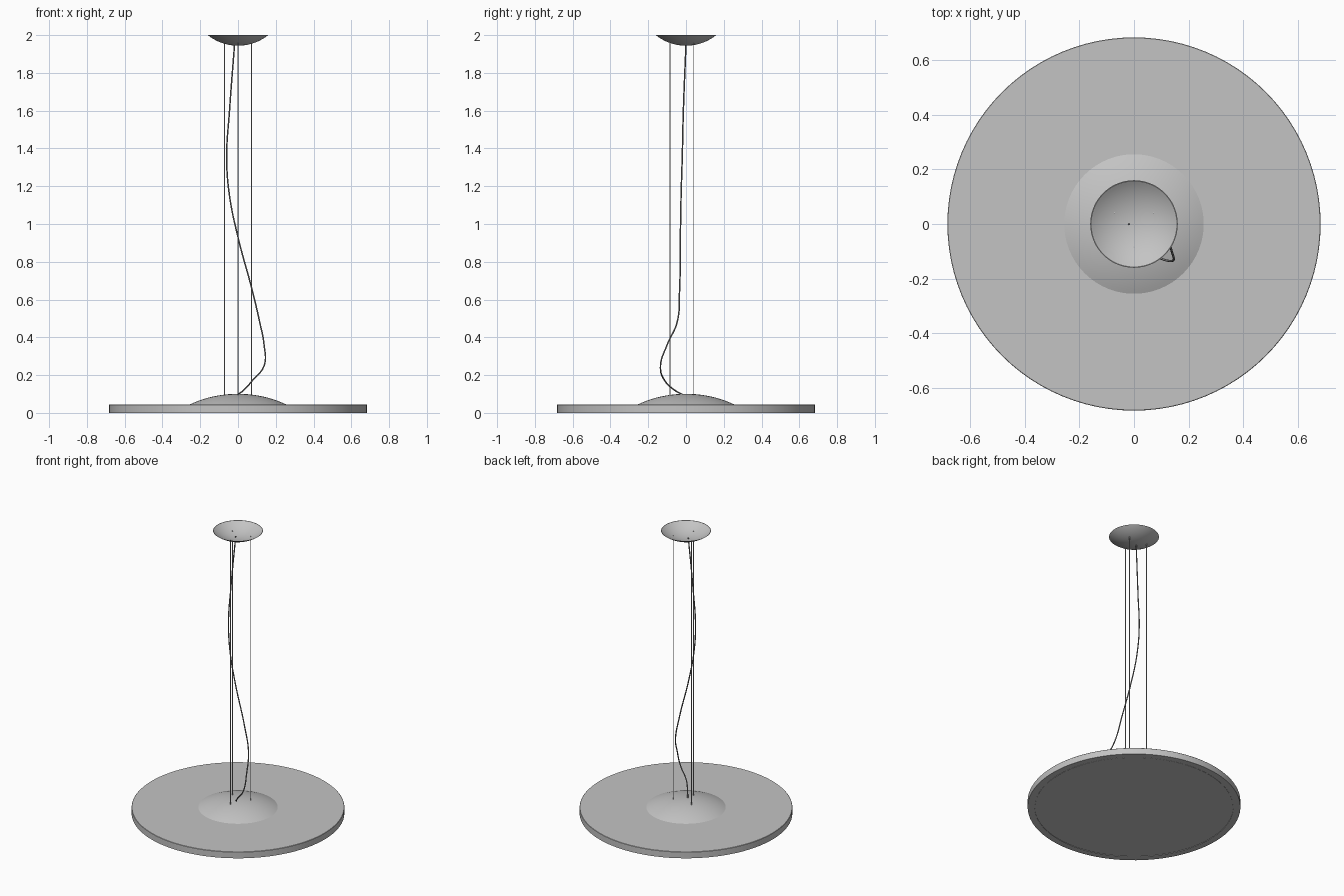
import bpy, math
from mathutils import Vector

cube = bpy.data.objects.get("Cube")
if cube:
    bpy.data.objects.remove(cube, do_unlink=True)


def material(name, value):
    mat = bpy.data.materials.new(name)
    mat.use_nodes = True
    color = (value, value, value, 1)
    mat.diffuse_color = color
    mat.node_tree.nodes["Principled BSDF"].inputs["Base Color"].default_value = color
    return mat


grey = material("light grey", 0.55)
cable_grey = material("cable grey", 0.2)


def smooth(obj, degrees=30):
    bpy.ops.object.select_all(action="DESELECT")
    obj.select_set(True)
    bpy.context.view_layer.objects.active = obj
    bpy.ops.object.shade_smooth_by_angle(angle=math.radians(degrees))


def lathe(name, profile, mat, segments=96):
    """Spin a (radius, z) profile around the z axis."""
    verts, faces, rings = [], [], []
    for r, z in profile:
        count = 1 if r == 0 else segments
        rings.append([len(verts) + i for i in range(count)])
        for i in range(count):
            a = math.tau * i / segments
            verts.append((r * math.cos(a), r * math.sin(a), z))
    for low, high in zip(rings, rings[1:]):
        for i in range(segments):
            j = (i + 1) % segments
            quad = [low[i % len(low)], low[j % len(low)],
                    high[j % len(high)], high[i % len(high)]]
            faces.append(list(dict.fromkeys(quad)))
    mesh = bpy.data.meshes.new(name)
    mesh.from_pydata(verts, [], faces)
    mesh.materials.append(mat)
    obj = bpy.data.objects.new(name, mesh)
    bpy.context.collection.objects.link(obj)
    smooth(obj)
    return obj


def cap(radius, height, base, steps=14):
    """Spherical cap profile, from the rim to the pole; height may be negative."""
    big = (radius ** 2 + height ** 2) / (2 * abs(height))
    half = math.asin(radius / big)
    sign = math.copysign(1, height)
    points = []
    for i in range(steps + 1):
        a = half * (1 - i / steps)
        points.append((big * math.sin(a) if i < steps else 0,
                       base + height - sign * big * (1 - math.cos(a))))
    return points


def tube(name, points, radius, mat, kind="BEZIER"):
    curve = bpy.data.curves.new(name, "CURVE")
    curve.dimensions = "3D"
    curve.bevel_depth = radius
    curve.bevel_resolution = 2
    curve.use_fill_caps = True
    spline = curve.splines.new(kind)
    if kind == "BEZIER":
        spline.bezier_points.add(len(points) - 1)
        for bp, p in zip(spline.bezier_points, points):
            bp.co = p
            bp.handle_left_type = bp.handle_right_type = "AUTO"
    else:
        spline.points.add(len(points) - 1)
        for sp, p in zip(spline.points, points):
            sp.co = (*p, 1)
    curve.materials.append(mat)
    obj = bpy.data.objects.new(name, curve)
    bpy.context.collection.objects.link(obj)
    bpy.ops.object.select_all(action="DESELECT")
    obj.select_set(True)
    bpy.context.view_layer.objects.active = obj
    bpy.ops.object.convert(target="MESH")
    smooth(bpy.context.view_layer.objects.active, 50)


# Wide flat shade with a shallow lip around the diffuser
R = 0.682
lathe("shade_disc", [(0, 0.003), (0.637, 0.003), (0.637, 0), (R, 0),
                     (R, 0.043), (R - 0.002, 0.045), (0, 0.045)], grey)
lathe("diffuser", [(0, 0.001), (0.634, 0.001), (0.634, 0.003)], grey)

# Domed hub on top of the shade
lathe("hub_dome", cap(0.257, 0.057, 0.044), grey)

# Open ceiling bowl, a thin shell
outer = cap(0.16, -0.056, 2.0)
inner = cap(0.157, -0.053, 2.0)
lathe("ceiling_canopy", outer[::-1] + inner, grey)

# Three suspension wires
for i, (x, y) in enumerate([(0, -0.085), (0.071, 0.041), (-0.071, 0.041)]):
    tube(f"suspension_wire_{i + 1}", [(x, y, 0.09), (x, y, 1.965)],
         0.0025, grey, "POLY")

# Slack power cable
path = [(-0.018, 0, 1.955), (-0.045, -0.014, 1.6), (-0.06, -0.02, 1.35),
        (-0.045, -0.026, 1.15), (0, -0.03, 0.93), (0.075, -0.034, 0.65),
        (0.115, -0.047, 0.48), (0.138, -0.1, 0.36), (0.138, -0.135, 0.25),
        (0.075, -0.112, 0.17), (0.03, -0.06, 0.12), (0, -0.02, 0.098)]
tube("power_cable", [Vector(p) for p in path], 0.004, cable_grey)
